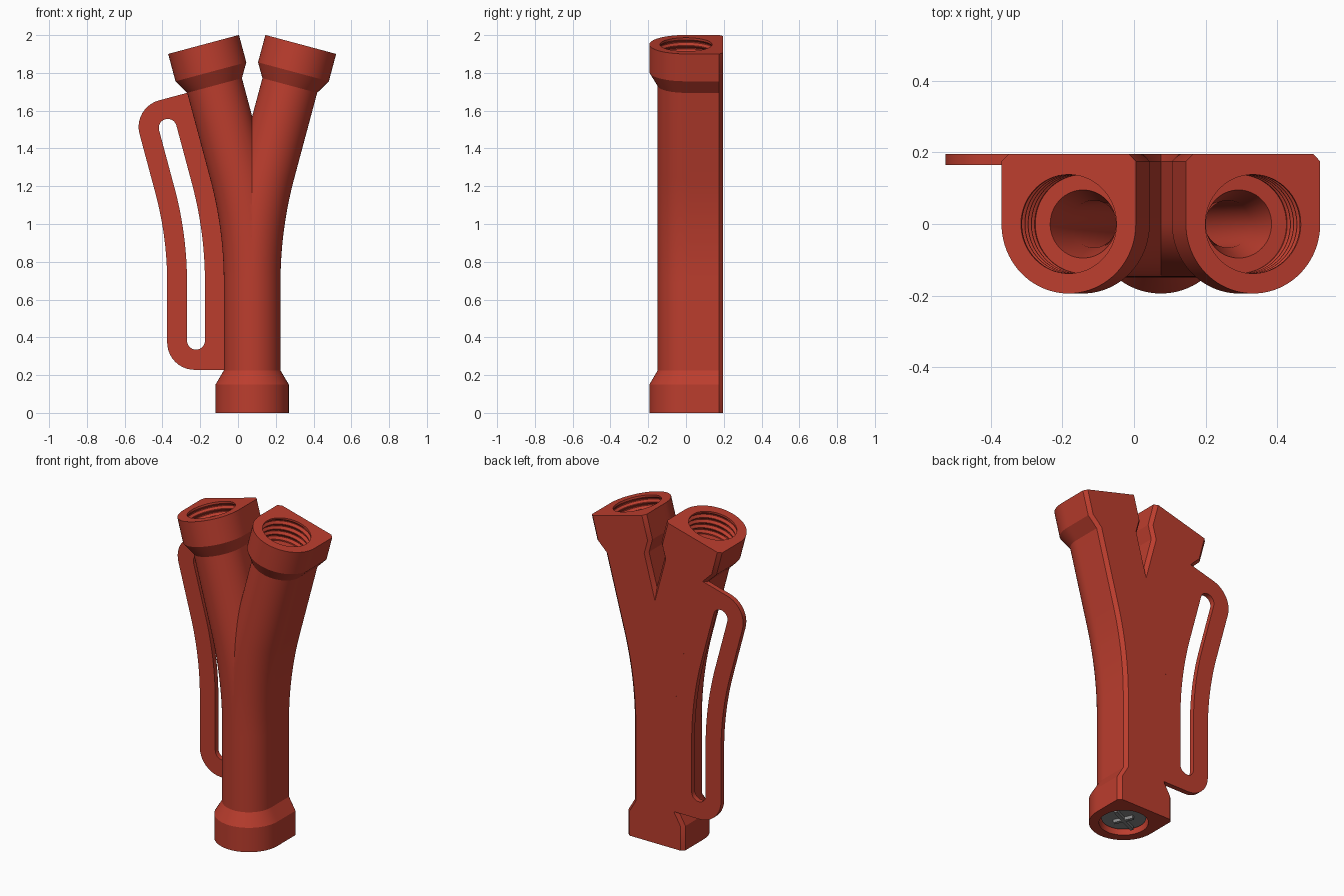
import bpy, bmesh, math
from mathutils import Matrix

if "Cube" in bpy.data.objects:
    bpy.data.objects.remove(bpy.data.objects["Cube"])

CX, BACK, CHAM = 0.075, 0.195, 0.02          # body axis, flat back plane, back chamfer
TILT, BEND_R, S0 = math.radians(15), 2.28, 0.69
S1 = S0 + BEND_R * TILT                      # path length at end of bend
LEN = 1.981                                  # full path length of one branch
R_TUBE, R_SOCKET = 0.15, 0.194


def material(name, rgb):
    m = bpy.data.materials.new(name)
    m.diffuse_color = (*rgb, 1)
    m.use_nodes = True
    m.node_tree.nodes["Principled BSDF"].inputs["Base Color"].default_value = m.diffuse_color
    return m


RED = material("red plastic", (0.50, 0.047, 0.027))
GREY = material("grey insert", (0.25, 0.25, 0.25))


def path(s, d):
    """Point (offset, z) at length s along a branch and d outward from its axis."""
    a = min(max((s - S0) / BEND_R, 0), TILT)
    x = BEND_R * (1 - math.cos(a))
    z = min(s, S0) + BEND_R * math.sin(a)
    if s > S1:
        x += (s - S1) * math.sin(TILT)
        z += (s - S1) * math.cos(TILT)
    return x + d * math.cos(a), z - d * math.sin(a)


def outer_section(r):
    """Round front, straight sides, chamfered flat back."""
    pts = [(r * math.cos(t), r * math.sin(t))
           for t in (math.pi + math.pi * i / 40 for i in range(40))]
    corners = [(r, 0), (r, BACK - CHAM), (r - CHAM, BACK),
               (CHAM - r, BACK), (-r, BACK - CHAM), (-r, 0)]
    for (a, b), n in zip(zip(corners, corners[1:]), (8, 1, 16, 1, 8)):
        pts += [(a[0] + (b[0] - a[0]) * i / n, a[1] + (b[1] - a[1]) * i / n) for i in range(n)]
    return pts


def bore_section(r):
    return [(r * math.cos(t), r * math.sin(t))
            for t in (math.atan2(y, x) for x, y in outer_section(R_SOCKET))]


def finish(ob, mat, angle=30):
    ob.data.materials.clear()
    ob.data.materials.append(mat)
    bpy.ops.object.select_all(action='DESELECT')
    ob.select_set(True)
    bpy.context.view_layer.objects.active = ob
    bpy.ops.object.shade_smooth_by_angle(angle=math.radians(angle))


def mesh_object(name, bm, mat):
    me = bpy.data.meshes.new(name)
    bm.to_mesh(me)
    bm.free()
    ob = bpy.data.objects.new(name, me)
    bpy.context.collection.objects.link(ob)
    finish(ob, mat)
    return ob


# Forked body: loft one branch, outside up and bore back down
bend = [S0 + (S1 - S0) * i / 20 for i in range(21)]
rings = [(s, outer_section(r)) for s, r in
         [(0, R_SOCKET), (0.15, R_SOCKET), (0.225, R_TUBE)] + [(s, R_TUBE) for s in bend]
         + [(LEN - 0.225, R_TUBE), (LEN - 0.15, R_SOCKET), (LEN, R_SOCKET)]]
bore = [(LEN, 0.138)]
for k in range(4):                           # thread grooves in the upper sockets
    top = LEN - 0.012 - k * 0.035
    bore += [(top, 0.138), (top - 0.012, 0.152), (top - 0.018, 0.152), (top - 0.03, 0.138)]
bore += [(LEN - 0.155, 0.138), (LEN - 0.155, 0.095), (LEN - 0.27, 0.066)]
bore += [(s, 0.066) for s in reversed(bend)]
bore += [(0.25, 0.066), (0.15, 0.095), (0.15, 0.138), (0, 0.138)]
rings += [(s, bore_section(r)) for s, r in bore]

bm = bmesh.new()
loops = []
for s, section in rings:
    loop = []
    for d, y in section:
        x, z = path(s, d)
        loop.append(bm.verts.new((x, y, z)))
    loops.append(loop)
for a, b in zip(loops, loops[1:] + loops[:1]):
    for i in range(len(a)):
        j = (i + 1) % len(a)
        bm.faces.new((a[i], a[j], b[j], b[i]))
# Cut on the centre plane and mirror to form the fork
bmesh.ops.bisect_plane(bm, geom=bm.verts[:] + bm.edges[:] + bm.faces[:], dist=1e-5,
                       plane_co=(0, 0, 0), plane_no=(1, 0, 0), clear_inner=True)
half = bm.verts[:] + bm.edges[:] + bm.faces[:]
copy = bmesh.ops.duplicate(bm, geom=half)["geom"]
bmesh.ops.scale(bm, vec=(-1, 1, 1), verts=[g for g in copy if isinstance(g, bmesh.types.BMVert)])
bmesh.ops.remove_doubles(bm, verts=bm.verts[:], dist=1e-5)
bmesh.ops.recalc_face_normals(bm, faces=bm.faces[:])
bmesh.ops.translate(bm, vec=(CX, 0, 0), verts=bm.verts[:])
mesh_object("forked_body", bm, RED)


# Side handle: flat plate following the left branch, with a long slot
def rounded_strip(s_lo, s_hi, d_lo, d_hi, r_in, r_out):
    """Closed outline in path space, rounded at the inner and outer side."""
    pts = []
    for s, d, r, start in ((s_lo, d_hi, r_out, -90), (s_hi, d_hi, r_out, 0),
                           (s_hi, d_lo, r_in, 90), (s_lo, d_lo, r_in, 180)):
        cs = s + r if s == s_lo else s - r
        cd = d + r if d == d_lo else d - r
        n = 10 if r else 0
        for i in range(n + 1):
            t = math.radians(start + (90 * i / n if n else 0))
            pts.append((cs + r * math.sin(t), cd + r * math.cos(t)))
    out = []
    for (sa, da), (sb, db) in zip(pts, pts[1:] + pts[:1]):
        n = 40 if abs(sb - sa) > 0.5 else 1  # subdivide long sides to follow the bend
        out += [(sa + (sb - sa) * i / n, da + (db - da) * i / n) for i in range(n)]
    return out


curve = bpy.data.curves.new("handle", 'CURVE')
curve.dimensions = '2D'
curve.fill_mode = 'BOTH'
curve.extrude = 0.0155
for outline in (rounded_strip(0.228, LEN - 0.225, 0.13, 0.45, 0, 0.145),
                rounded_strip(0.335, 1.651, 0.25, 0.345, 0.0474, 0.0474)):
    spline = curve.splines.new('POLY')
    spline.points.add(len(outline) - 1)
    for p, (s, d) in zip(spline.points, outline):
        x, z = path(s, d)
        p.co = (CX - x, z, 0, 1)
    spline.use_cyclic_u = True
handle = bpy.data.objects.new("handle", curve)
bpy.context.collection.objects.link(handle)
handle.rotation_euler = (math.pi / 2, 0, 0)
handle.location = (0, BACK - 0.0155, 0)
bpy.ops.object.select_all(action='DESELECT')
handle.select_set(True)
bpy.context.view_layer.objects.active = handle
bpy.ops.object.convert(target='MESH')
finish(bpy.context.view_layer.objects.active, RED)

# Lower insert: recessed disc with crossed ribs
bm = bmesh.new()
bmesh.ops.create_cone(bm, cap_ends=True, segments=40, radius1=0.125, radius2=0.137, depth=0.05,
                      matrix=Matrix.Translation((CX, 0, 0.055)))
for turn, length in ((25, 0.22), (115, 0.12)):
    bmesh.ops.create_cube(bm, size=1, matrix=Matrix.Translation((CX, 0, 0.025))
                          @ Matrix.Rotation(math.radians(turn), 4, 'Z')
                          @ Matrix.Diagonal((length, 0.02, 0.03, 1)))
mesh_object("lower_insert", bm, GREY)
